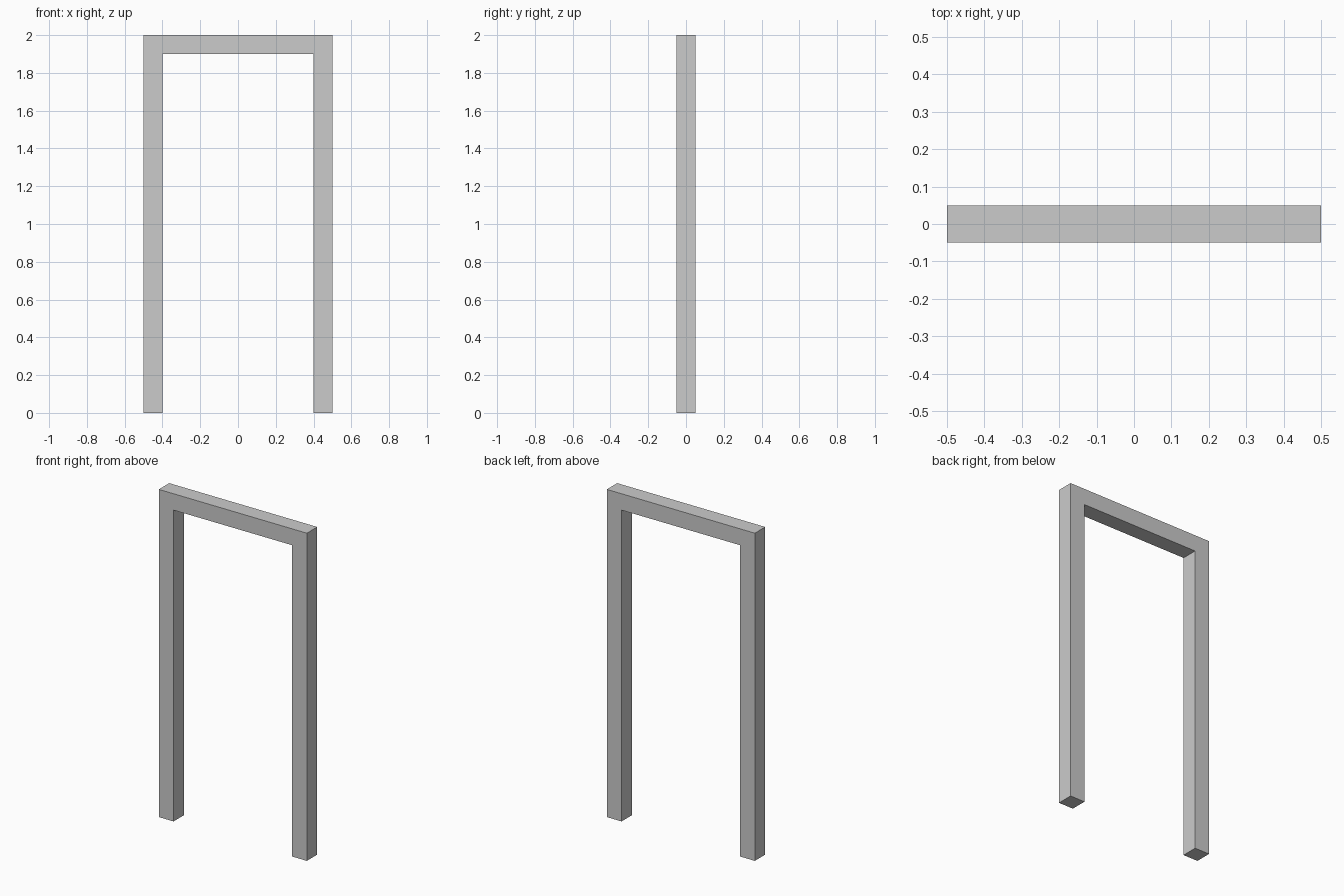
import bpy
import bmesh

if "Cube" in bpy.data.objects:
    bpy.data.objects.remove(bpy.data.objects["Cube"])

WIDTH, HEIGHT, BAR, DEPTH = 1.0, 2.0, 0.1, 0.1


def door_frame():
    # Outline of one half of the frame, mirrored to make the full arch profile
    o, i = WIDTH / 2, WIDTH / 2 - BAR
    half = [(i, HEIGHT - BAR), (i, 0), (o, 0), (o, HEIGHT)]
    outline = half + [(-x, z) for x, z in reversed(half)]

    # Fill the profile and extrude it through the depth
    bm = bmesh.new()
    face = bm.faces.new([bm.verts.new((x, -DEPTH / 2, z)) for x, z in outline])
    extruded = bmesh.ops.extrude_face_region(bm, geom=[face], use_keep_orig=True)
    verts = [g for g in extruded["geom"] if isinstance(g, bmesh.types.BMVert)]
    bmesh.ops.translate(bm, verts=verts, vec=(0, DEPTH, 0))

    # Split the corners cleanly into posts and header
    for co, no in (((i, 0, 0), (1, 0, 0)), ((-i, 0, 0), (1, 0, 0)),
                   ((0, 0, HEIGHT - BAR), (0, 0, 1))):
        geom = bm.verts[:] + bm.edges[:] + bm.faces[:]
        bmesh.ops.bisect_plane(bm, geom=geom, plane_co=co, plane_no=no, dist=1e-5)
    bmesh.ops.recalc_face_normals(bm, faces=bm.faces[:])

    mesh = bpy.data.meshes.new("door_frame")
    bm.to_mesh(mesh)
    bm.free()
    obj = bpy.data.objects.new("door_frame", mesh)
    bpy.context.collection.objects.link(obj)


door_frame()
